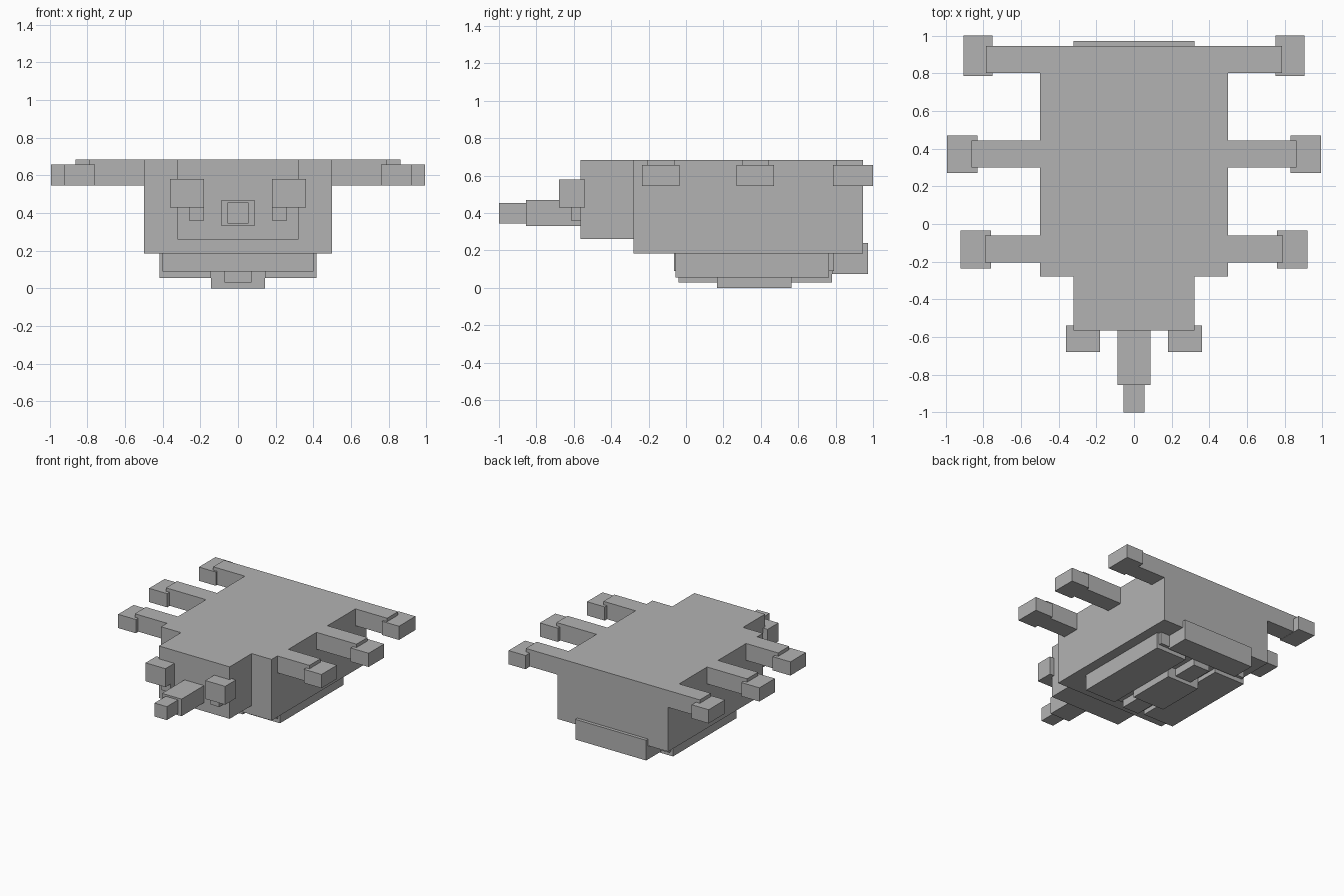
import bpy

cube = bpy.data.objects.get("Cube")
if cube:
    bpy.data.objects.remove(cube, do_unlink=True)

grey = bpy.data.materials.new("plain grey")
grey.use_nodes = True
colour = (0.45, 0.45, 0.45, 1)
grey.diffuse_color = colour
for node in grey.node_tree.nodes:
    if node.type == "BSDF_PRINCIPLED":
        node.inputs["Base Color"].default_value = colour


def box(name, x, y, z):
    """Flat-sided block given its (low, high) range on each axis."""
    bpy.ops.mesh.primitive_cube_add(size=1)
    ob = bpy.context.object
    ob.name = name
    for v in ob.data.vertices:
        v.co = [r[1] if c > 0 else r[0] for c, r in zip(v.co, (x, y, z))]
    ob.data.materials.append(grey)
    return ob


def pair(name, x, y, z):
    """Matching blocks on the left (+x) and right (-x)."""
    box("left_" + name, x, y, z)
    box("right_" + name, (-x[1], -x[0]), y, z)


def centred(name, half, y, z):
    box(name, (-half, half), y, z)


# Body and head
top = 0.685
centred("body", 0.50, (-0.28, 0.945), (0.185, top))
centred("head", 0.32, (-0.565, -0.28), (0.26, top))

# Snout and eyes
centred("snout", 0.088, (-0.855, -0.565), (0.33, 0.47))
centred("snout_tip", 0.056, (-1.0, -0.855), (0.345, 0.455))
pair("eye", (0.18, 0.36), (-0.68, -0.54), (0.43, 0.58))
pair("eye_support", (0.18, 0.26), (-0.615, -0.565), (0.36, 0.43))

# Legs: name, leg end, leg y range, foot x range, foot y range
legs = [
    ("front", 0.79, (-0.205, -0.062), (0.76, 0.92), (-0.235, -0.035)),
    ("middle", 0.862, (0.30, 0.442), (0.83, 0.993), (0.27, 0.47)),
    ("back", 0.787, (0.803, 0.945), (0.752, 0.905), (0.787, 1.0)),
]
for name, end, leg_y, foot_x, foot_y in legs:
    pair(name + "_leg", (0.50, end), leg_y, (0.547, top))
    pair(name + "_foot", foot_x, foot_y, (0.545, 0.657))

# Stepped underside
centred("belly_plate", 0.40, (-0.065, 0.79), (0.09, 0.185))
pair("belly_rail", (0.143, 0.418), (-0.055, 0.765), (0.055, 0.185))
centred("belly_strip", 0.073, (-0.04, 0.78), (0.03, 0.09))
centred("belly_pad", 0.143, (0.165, 0.565), (0.0, 0.09))

# Tail block under the rear edge
centred("tail_block", 0.32, (0.78, 0.972), (0.075, 0.24))
